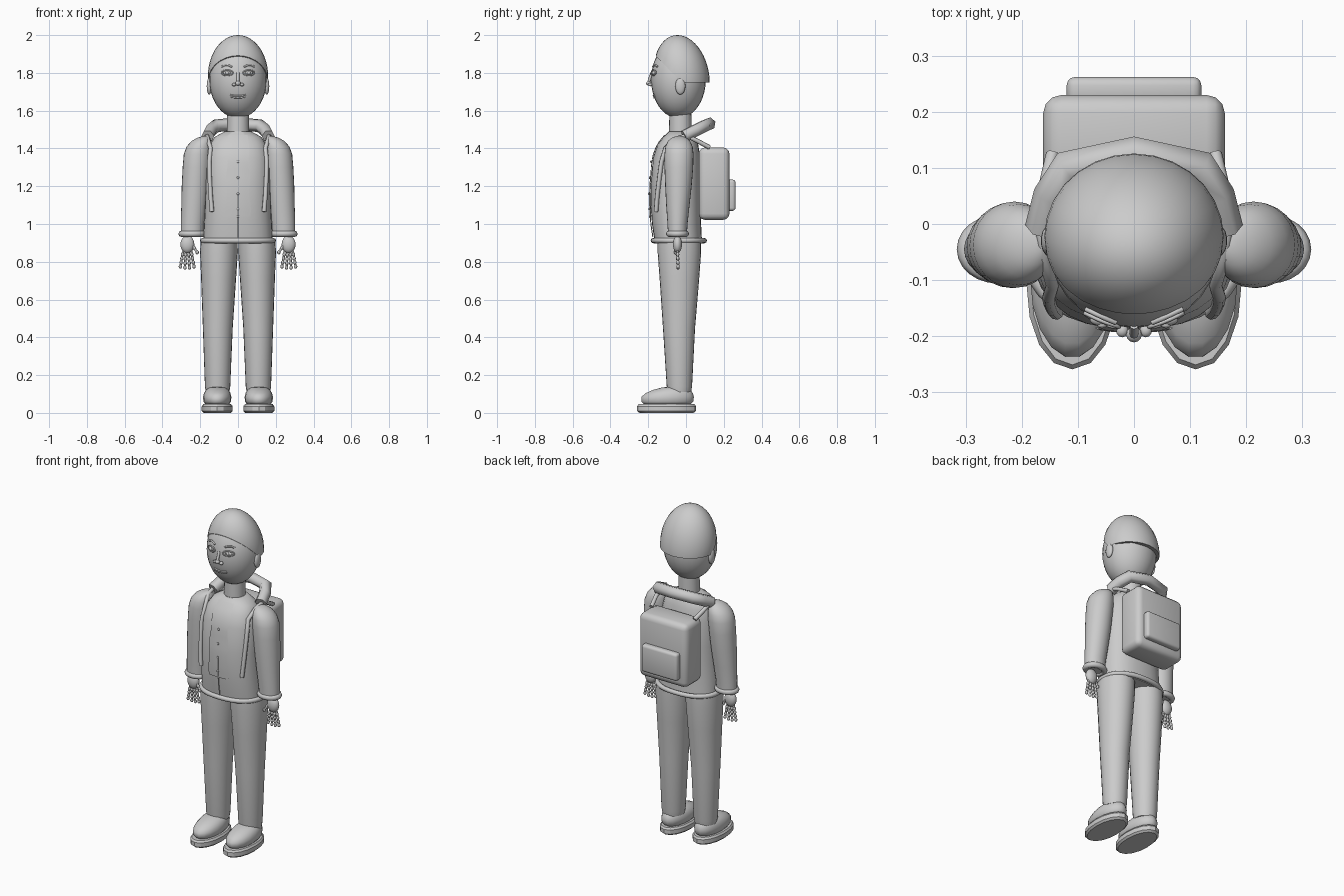
import bpy, bmesh, math
from mathutils import Vector, Matrix

if "Cube" in bpy.data.objects:
    bpy.data.objects.remove(bpy.data.objects["Cube"])

grey = bpy.data.materials.new("soft_grey")
grey.diffuse_color = (0.6, 0.6, 0.6, 1)
grey.use_nodes = True
grey.node_tree.nodes["Principled BSDF"].inputs["Base Color"].default_value = grey.diffuse_color


def finish(bm, name, angle=40):
    bmesh.ops.recalc_face_normals(bm, faces=bm.faces)
    me = bpy.data.meshes.new(name)
    bm.to_mesh(me)
    bm.free()
    for p in me.polygons:
        p.use_smooth = True
    me.set_sharp_from_angle(angle=math.radians(angle))
    me.materials.append(grey)
    ob = bpy.data.objects.new(name, me)
    bpy.context.collection.objects.link(ob)
    return ob


def oval(z, cx, rx, cy, ry, n=24, p=2.0):
    """Horizontal superellipse outline."""
    pts = []
    for i in range(n):
        a = 2 * math.pi * i / n
        c, s = math.cos(a), math.sin(a)
        pts.append((cx + rx * math.copysign(abs(c) ** (2 / p), c),
                    cy + ry * math.copysign(abs(s) ** (2 / p), s), z))
    return pts


def loft(name, rows, n=24, p=2.0, angle=40):
    """Skin of stacked ovals: rows of (z, cx, rx, cy, ry)."""
    bm = bmesh.new()
    rings = [[bm.verts.new(v) for v in oval(*r, n=n, p=p)] for r in rows]
    for a, b in zip(rings, rings[1:]):
        for i in range(n):
            j = (i + 1) % n
            bm.faces.new((a[i], a[j], b[j], b[i]))
    bm.faces.new(rings[0])
    bm.faces.new(rings[-1])
    return finish(bm, name, angle)


def ball(name, loc, size, seg=24, rings=16):
    bm = bmesh.new()
    bmesh.ops.create_uvsphere(bm, u_segments=seg, v_segments=rings, radius=1,
                              matrix=Matrix.Translation(loc) @ Matrix.Diagonal((*size, 1)))
    return finish(bm, name, 60)


def box(name, lo, hi, bevel):
    lo, hi = Vector(lo), Vector(hi)
    bm = bmesh.new()
    bmesh.ops.create_cube(bm, size=1, matrix=Matrix.Translation((lo + hi) / 2)
                          @ Matrix.Diagonal((*(hi - lo), 1)))
    bmesh.ops.bevel(bm, geom=bm.edges[:], offset=bevel, segments=3, profile=0.5, affect='EDGES')
    return finish(bm, name)


def tube(name, pts, r, closed=False, res=2):
    cu = bpy.data.curves.new(name, 'CURVE')
    cu.dimensions = '3D'
    cu.bevel_depth = r
    cu.bevel_resolution = res
    cu.use_fill_caps = True
    sp = cu.splines.new('POLY')
    sp.points.add(len(pts) - 1)
    for q, v in zip(sp.points, pts):
        q.co = (*v, 1)
    sp.use_cyclic_u = closed
    sp.use_smooth = True
    cu.materials.append(grey)
    ob = bpy.data.objects.new(name, cu)
    bpy.context.collection.objects.link(ob)
    return ob


# ---- head and cap ----
HEAD_C, HEAD_R = (0, -0.04, 1.765), (0.152, 0.145, 0.205)


def face_y(x, z):
    return HEAD_C[1] - HEAD_R[1] * math.sqrt(1 - (x / HEAD_R[0]) ** 2 - ((z - HEAD_C[2]) / HEAD_R[2]) ** 2)


ball("head", HEAD_C, HEAD_R, 28, 20)

bm = bmesh.new()
bmesh.ops.create_uvsphere(bm, u_segments=28, v_segments=24, radius=1,
                          matrix=Matrix.Translation((0, -0.02, 1.78)) @ Matrix.Diagonal((0.16, 0.147, 0.22, 1)))
for v in bm.verts:
    v.co.y -= 0.1 * (v.co.z - 1.75)
for co, no in (((0, 0, 1.75), (0, 0, -1)), ((0, -0.03, 1.755), (0, -0.72, -0.69))):
    cut = bmesh.ops.bisect_plane(bm, geom=bm.verts[:] + bm.edges[:] + bm.faces[:],
                                 plane_co=co, plane_no=no, clear_outer=True)
bmesh.ops.holes_fill(bm, edges=[e for e in bm.edges if e.is_boundary])
finish(bm, "cap", 50)

loft("neck", [(1.47, 0, .06, -.03, .06), (1.59, 0, .058, -.03, .058)])
loft("neck_collar", [(1.45, 0, .072, -.03, .072), (1.475, 0, .07, -.03, .07), (1.49, 0, .063, -.03, .063)])

# ---- face ----
for s, side in ((1, "left"), (-1, "right")):
    ball(side + "_ear", (s * .152, -.03, 1.73), (.014, .027, .045), 14, 10)
    ex, ez = s * .057, 1.80
    ball(side + "_eye", (ex, face_y(ex, ez) + .002, ez), (.022, .012, .012), 14, 10)
    ball(side + "_pupil", (ex, face_y(ex, ez) - .008, ez), (.009, .006, .009), 10, 8)
    lid = []
    for i in range(14):
        a = 2 * math.pi * i / 14
        x, z = ex + .03 * math.cos(a), ez + .014 * math.sin(a)
        lid.append((x, face_y(x, z) - .003, z))
    tube(side + "_eyelids", lid, .004, True, 1)
    brow = [(s * x, face_y(x, z) - .002, z) for x, z in
            ((.032, 1.832), (.05, 1.84), (.068, 1.841), (.086, 1.833))]
    tube(side + "_eyebrow", brow, .005, res=1)
    ball(side + "_nostril", (s * .021, -.19, 1.738), (.011, .012, .009), 10, 8)
tube("nose_bridge", [(0, -.18, 1.80), (0, -.19, 1.775), (0, -.198, 1.748)], .008)
ball("nose_tip", (0, -.197, 1.745), (.014, .014, .013), 12, 8)
for nm, dz in (("upper_lip", .004), ("lower_lip", -.005)):
    tube(nm, [(x, face_y(x, 1.675 + dz), 1.675 + dz + (.004 if abs(x) > .03 else 0))
              for x in (-.04, -.02, 0, .02, .04)], .005, res=1)

# ---- jacket ----
TORSO = [(.90, 0, .185, -.04, .125), (1.0, 0, .18, -.05, .13), (1.1, 0, .175, -.054, .133),
         (1.2, 0, .172, -.055, .133), (1.35, 0, .168, -.05, .125), (1.42, 0, .15, -.043, .108),
         (1.46, 0, .125, -.035, .085), (1.49, 0, .07, -.03, .06)]
loft("jacket_body", TORSO, 28, 2.4)


def chest_y(x, z, gap):
    """Front surface of the jacket, moved outward by gap."""
    for a, b in zip(TORSO, TORSO[1:]):
        if a[0] <= z <= b[0]:
            t = (z - a[0]) / (b[0] - a[0])
            _, _, rx, cy, ry = [p + (q - p) * t for p, q in zip(a, b)]
            return cy - ry * max(0, 1 - abs(x / rx) ** 2.4) ** (1 / 2.4) - gap


tube("jacket_hem", oval(.912, 0, .188, -.038, .135, 32, 2.3), .014, True)

# front placket: thin plate hugging the chest
bm = bmesh.new()
rows = []
for i in range(13):
    z = 1.04 + .43 * i / 12
    w = .066 - .012 * i / 12 + .004 * math.sin(i * 1.4)
    rows.append([bm.verts.new((w * k / 3, chest_y(w * k / 3, z, .006), z)) for k in range(-3, 4)])
for a, b in zip(rows, rows[1:]):
    for k in range(6):
        bm.faces.new((a[k], a[k + 1], b[k + 1], b[k]))
bmesh.ops.solidify(bm, geom=bm.faces[:], thickness=.004)
finish(bm, "jacket_placket")
tube("zip", [(0, chest_y(0, z, .006), z) for z in (.93, 1.0, 1.08, 1.17)], .003, res=1)
for z in (1.04, 1.08, 1.16, 1.245, 1.33):
    ball("button", (0, chest_y(0, z, .009), z), (.007, .004, .007), 10, 6)

# hood rolled behind the neck
half = [(.16, -.01, 1.465), (.145, .05, 1.495), (.115, .1, 1.52)]
tube("hood", half + [(0, .123, 1.53)] + [(-x, y, z) for x, y, z in half[::-1]], .035, res=1)

# ---- backpack ----
box("backpack", (-.162, .068, 1.022), (.162, .23, 1.405), .033)
box("backpack_pocket", (-.12, .215, 1.07), (.12, .262, 1.235), .015)
for s, side in ((1, "left"), (-1, "right")):
    path = [(.145, .125, 1.405), (.16, .06, 1.44), (.165, 0, 1.468), (.16, -.06, 1.45)]
    path += [(x, chest_y(x, z, .012), z) for x, z in
             ((.145, 1.40), (.152, 1.33), (.150, 1.25), (.145, 1.15), (.138, 1.065))]
    tube(side + "_strap", [(s * x, y, z) for x, y, z in path], .012)

# ---- arms, hands, legs and shoes ----
ARM = [(.94, .243, .06, -.045, .05), (1.0, .241, .062, -.045, .053), (1.1, .233, .067, -.043, .062),
       (1.2, .226, .072, -.04, .07), (1.3, .219, .074, -.038, .076), (1.37, .213, .074, -.037, .077),
       (1.41, .205, .067, -.037, .072), (1.44, .193, .052, -.037, .058),
       (1.458, .18, .032, -.037, .036), (1.465, .172, .01, -.037, .012)]
LEG = [(.11, .108, .062, -.035, .062), (.14, .108, .067, -.035, .067), (.45, .107, .079, -.037, .085),
       (.7, .103, .092, -.035, .104), (.85, .101, .1, -.035, .115), (.91, .1, .098, -.035, .115)]
SOLE = [(0, .11, .072, -.103, .143), (.01, .11, .082, -.103, .156),
        (.035, .11, .082, -.103, .156), (.046, .11, .074, -.103, .148)]
for s, side in ((1, "left"), (-1, "right")):
    def flip(rows):
        return [(z, s * cx, rx, cy, ry) for z, cx, rx, cy, ry in rows]
    loft(side + "_sleeve", flip(ARM), 24)
    tube(side + "_cuff", oval(.948, s * .243, .056, -.045, .044, 24), .017, True)
    ball(side + "_palm", (s * .268, -.045, .892), (.037, .024, .046), 16, 12)
    # fingers as little chains of joints
    for k in range(4):
        a, b = Vector((s * (.248 + .014 * k), -.045, .86)), Vector((s * (.233 + .024 * k), -.042, .775 - .006 * (k in (1, 2))))
        tube(side + "_finger", [a, b], .006, res=1)
        for t in (.25, .5, .75, 1):
            ball(side + "_finger_joint", a.lerp(b, t), (.009, .009, .011), 8, 6)
    a, b = Vector((s * .245, -.05, .895)), Vector((s * .216, -.055, .85))
    tube(side + "_thumb", [a, b], .007, res=1)
    for t in (.5, 1):
        ball(side + "_thumb_joint", a.lerp(b, t), (.009, .009, .011), 8, 6)
    loft(side + "_trouser_leg", flip(LEG), 24)
    loft(side + "_sole", flip(SOLE), 16, 2.1, 30)
    # shoe upper, higher at the heel than at the toe
    loft(side + "_shoe", flip([(.045, .11, .062, -.1, .125), (.06, .11, .073, -.099, .14),
                               (.085, .11, .075, -.097, .141), (.105, .11, .07, -.088, .126),
                               (.122, .11, .06, -.075, .1), (.134, .11, .042, -.062, .068),
                               (.14, .11, .015, -.055, .025)]), 18, 2.0, 60)
